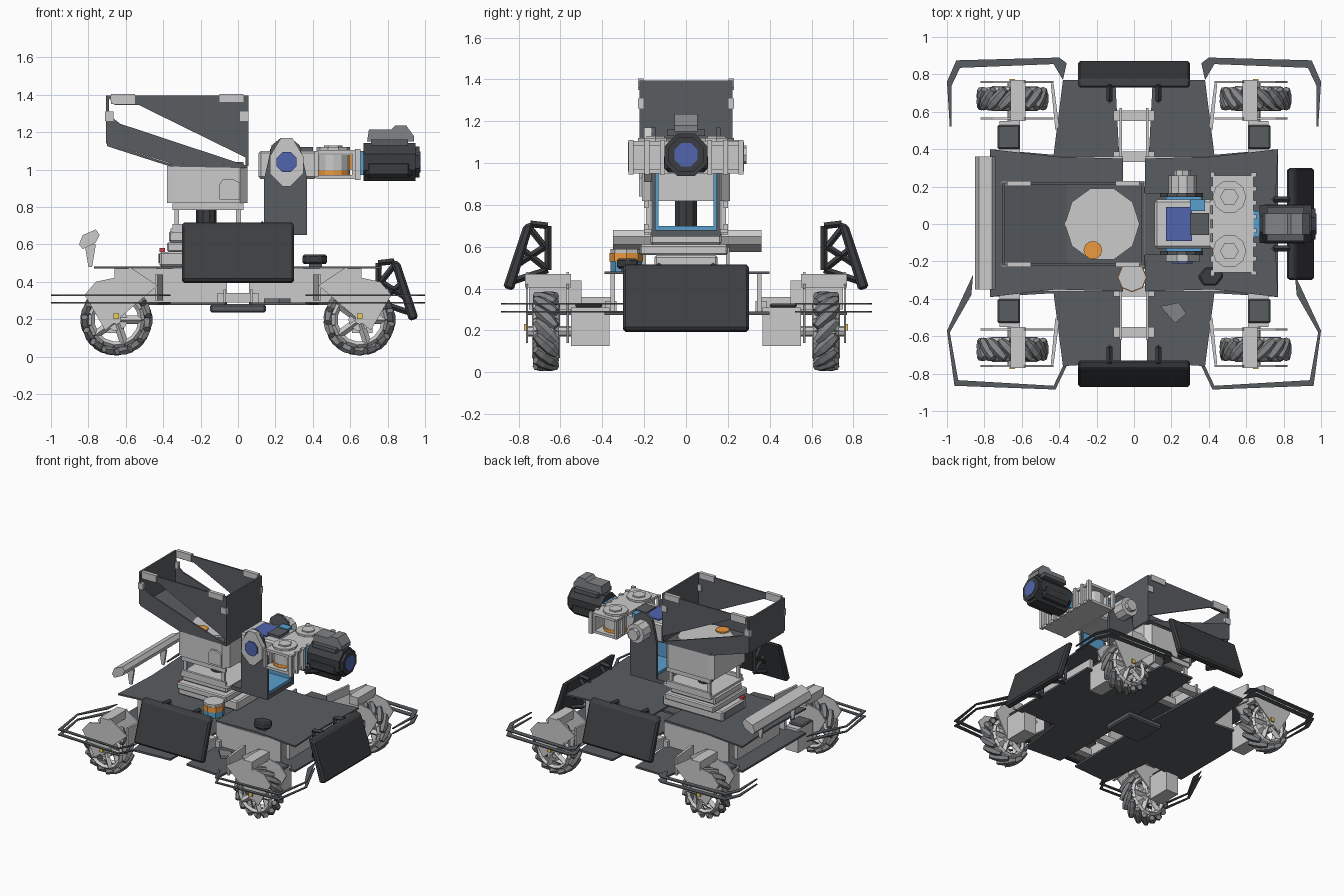
import bpy, bmesh, math
from mathutils import Vector, Matrix

if "Cube" in bpy.data.objects:
    bpy.data.objects.remove(bpy.data.objects["Cube"])


def mat(name, c):
    m = bpy.data.materials.new(name)
    m.diffuse_color = (*c, 1)
    m.use_nodes = True
    m.node_tree.nodes["Principled BSDF"].inputs["Base Color"].default_value = m.diffuse_color
    return m


DARK = mat("dark", (0.10, 0.11, 0.12))
BLACK = mat("black", (0.045, 0.048, 0.052))
MID = mat("mid_grey", (0.22, 0.23, 0.24))
BLUE = mat("blue", (0.10, 0.35, 0.62))
NAVY = mat("navy", (0.08, 0.13, 0.42))
ORANGE = mat("orange", (0.85, 0.32, 0.05))
YELLOW = mat("yellow", (0.85, 0.6, 0.1))
RED = mat("red", (0.7, 0.05, 0.08))


def finish(name, bm, m=None, bevel=0, rot=0):
    bmesh.ops.recalc_face_normals(bm, faces=bm.faces[:])
    if rot:
        bmesh.ops.rotate(bm, verts=bm.verts[:], matrix=Matrix.Rotation(rot, 3, 'Z'))
    me = bpy.data.meshes.new(name)
    bm.to_mesh(me)
    bm.free()
    ob = bpy.data.objects.new(name, me)
    bpy.context.collection.objects.link(ob)
    if m:
        me.materials.append(m)
    if bevel:
        b = ob.modifiers.new("bevel", 'BEVEL')
        b.width, b.segments = bevel, 1
    return ob


def prism(name, pts, axis, lo, hi, m=None, bevel=0, rot=0):
    """Extrude a 2D outline along an axis: X takes (y,z), Y takes (x,z), Z takes (x,y)."""
    put = {'X': lambda a, b, t: (t, a, b), 'Y': lambda a, b, t: (a, t, b), 'Z': lambda a, b, t: (a, b, t)}[axis]
    bm = bmesh.new()
    lows = [bm.verts.new(put(a, b, lo)) for a, b in pts]
    highs = [bm.verts.new(put(a, b, hi)) for a, b in pts]
    bm.faces.new(lows)
    bm.faces.new(highs)
    for i in range(len(pts)):
        j = (i + 1) % len(pts)
        bm.faces.new((lows[i], lows[j], highs[j], highs[i]))
    return finish(name, bm, m, bevel, rot)


def box(name, x0, x1, y0, y1, z0, z1, m=None, bevel=0):
    return prism(name, [(x0, y0), (x1, y0), (x1, y1), (x0, y1)], 'Z', z0, z1, m, bevel)


def disc(name, a, b, r, axis, lo, hi, m=None, n=12, turn=0.0):
    pts = [(a + r * math.cos(turn + i * math.tau / n), b + r * math.sin(turn + i * math.tau / n)) for i in range(n)]
    return prism(name, pts, axis, lo, hi, m)


def add_rod(bm, p, q, r, n=4, r_mid=None):
    """Add a rod between two points, fatter in the middle if r_mid is given."""
    p, q = Vector(p), Vector(q)
    R = (q - p).to_track_quat('Z', 'Y').to_matrix()
    stops = [(0, r), (1, r)] if r_mid is None else [(0, r), (0.3, r_mid), (0.7, r_mid), (1, r)]
    rings = [[bm.verts.new(p.lerp(q, t) + R @ Vector((rr * math.cos(k * math.tau / n), rr * math.sin(k * math.tau / n), 0)))
              for k in range(n)] for t, rr in stops]
    bm.faces.new(rings[0])
    bm.faces.new(rings[-1])
    for A, B in zip(rings, rings[1:]):
        for k in range(n):
            bm.faces.new((A[k], A[(k + 1) % n], B[(k + 1) % n], B[k]))


# Chassis: lower fore-aft plates, upper cross plates, light walls between
for s, side in ((-1, "left"), (1, "right")):
    prism(f"lower_plate_{side}", [(s * .07, -.74), (s * .38, -.76), (s * .43, -.37), (s * .77, -.39), (s * .77, .40),
          (s * .43, .37), (s * .38, .77), (s * .10, .77), (s * .06, 0)], 'Z', .275, .29, DARK)
    prism(f"upper_plate_{side}", [(s * .06, -.36), (s * .42, -.35), (s * .77, -.39), (s * .75, 0), (s * .77, .40),
          (s * .42, .36), (s * .06, .35)], 'Z', .47, .482, DARK)
    prism(f"side_wall_{side}", [(-.26, .29), (.26, .29), (.26, .47), (-.26, .47)], 'X', s * .60, s * .63)
    for t in (-1, 1):
        box(f"chassis_wall_{side}", *sorted((s * .06, s * .62)), *sorted((t * .34, t * .36)), .29, .47)
        box(f"fore_aft_rail_{side}", *sorted((s * .065, s * .078)), *sorted((t * .36, t * .62)), .29, .36)
for y in (-.58, -.36, .36, .58):
    box("cross_bar", -.11, .11, y - .028, y + .028, .29, .34)
box("belly_box", -.15, .15, -.13, .13, .235, .28, DARK, .01)
prism("belly_cover", [(-.3, -.24), (.3, -.24), (.3, .2), (-.3, .2)], 'Z', .455, .47, DARK)

# Wheel corners
for sx in (-1, 1):
    for sy in (-1, 1):
        cx, cy, cz = sx * .65, sy * .67, .197
        # angled rollers
        bm = bmesh.new()
        for k in range(15):
            a = k * math.tau / 15
            c = Vector((cx + .163 * math.cos(a), cy, cz + .163 * math.sin(a)))
            d = Vector((-math.sin(a) * sx * sy, 1, math.cos(a) * sx * sy)).normalized() * .07
            add_rod(bm, c - d, c + d, .019, 6, .03)
        finish("wheel_rollers", bm, MID)
        # spoked hub
        bm = bmesh.new()
        for y in (cy - .045, cy + .045):
            for k in range(15):
                a, b = k * math.tau / 15, (k + 1) * math.tau / 15
                p = Vector((cx + .135 * math.cos(a), y, cz + .135 * math.sin(a)))
                add_rod(bm, p, (cx + .135 * math.cos(b), y, cz + .135 * math.sin(b)), .017)
                if k % 3 == 0:
                    add_rod(bm, (cx, y, cz), p, .022)
        finish("wheel_spokes", bm)
        disc("wheel_hub", cx, cz, .06, 'Y', cy - .055, cy + .055, None, 10)
        disc("axle", cx, cz, .025, 'Y', *sorted((sy * .5, sy * .765)), None, 8)
        # suspension plates, motor box and yellow axle cap
        prof = [(sx * x, z) for x, z in ((.76, .40), (.82, .33), (.71, .14), (.43, .38), (.58, .48), (.62, .43))]
        for y in (.56, .755):
            prism("suspension_plate", prof, 'Y', *sorted((sy * y, sy * (y + .010))))
        box("suspension_bridge", *sorted((sx * .58, sx * .66)), *sorted((sy * .55, sy * .77)), .405, .47)
        box("axle_cap", cx - .015, cx + .015, *sorted((sy * .765, sy * .775)), .20, .23, YELLOW)
        box("motor_box", *sorted((sx * .61, sx * .72)), *sorted((sy * .365, sy * .55)), .125, .31)
        box("motor_cap", *sorted((sx * .61, sx * .73)), *sorted((sy * .40, sy * .53)), .31, .33, DARK, .008)
        prism("suspension_arm", [(sx * .40, sy * .52), (sx * .43, sy * .75), (sx * .445, sy * .75), (sx * .42, sy * .50)],
              'Z', .30, .44)
        # thin corner bumper: two stacked bent strips
        if sy > 0:
            out = [(.36, .86), (.40, .89), (.95, .875), (1.0, .76), (.985, .52)]
            inn = [(.975, .52), (.975, .74), (.93, .835), (.43, .855), (.38, .77)]
        else:
            out = [(.36, .76), (.42, .885), (.96, .865), (1.0, .57), (.86, .27)]
            inn = [(.87, .38), (.985, .58), (.94, .835), (.43, .865), (.38, .76)]
        for z in (.285, .325):
            prism("corner_bumper", [(sx * x, sy * y) for x, y in out + inn], 'Z', z, z + .007, DARK)


# Armour panels: tilted slab on a truss, built toward +x then turned
def armour(label, rot, d, z):
    slab = [(d - .05, z), (d, z + .015), (d - .10, z + .315), (d - .15, z + .33)]
    prism(f"armour_panel_{label}", slab, 'Y', -.3, .3, BLACK, .012, rot)
    bm = bmesh.new()
    for y in (-.13, .13):
        top, low, mid = (d - .215, y, z + .31), (d - .215, y, z + .10), (d - .20, y, z + .21)
        for p, q in ((top, low), (top, (d - .13, y, z + .32)), (low, (d - .03, y, z + .04)),
                     (mid, (d - .12, y, z + .31)), (mid, (d - .06, y, z + .12)), (low, (d - .09, y, z + .2))):
            add_rod(bm, p, q, .016)
    finish(f"armour_truss_{label}", bm, BLACK, 0, rot)


armour("right", 0, .965, .19)
armour("back", math.pi / 2, .875, .39)
armour("front", -math.pi / 2, .875, .39)

# Light bar on the left side with hanging brackets
prism("left_light_bar", [(-.85, .60), (-.83, .65), (-.76, .68), (-.74, .65), (-.76, .61), (-.83, .575)], 'Y', -.35, .36)
for y in (-.2, .2):
    prism("light_bar_bracket", [(-.82, .60), (-.76, .60), (-.78, .48), (-.80, .48)], 'Y', y - .008, y + .008)

# Turret pedestal: stacked boxes, post frame and yaw column
box("pedestal_base", -.42, .10, -.15, .15, .482, .56, None, .01)
box("pedestal_mid", -.38, .05, -.22, .2, .56, .61, None, .008)
box("pedestal_top", -.37, .02, -.17, .17, .61, .67, None, .01)
box("pedestal_panel", -.425, -.38, -.12, .12, .50, .55, MID)
box("pedestal_switch", -.42, -.39, -.14, -.11, .56, .58, RED)
box("turret_deck", -.36, .06, -.20, .20, .665, .685)
box("yoke_deck", .06, .37, -.165, .165, .65, .68, DARK)
disc("yaw_column", -.17, 0, .055, 'Z', .68, .82, BLACK, 10)
for x in (-.34, -.01):
    for y in (-.19, .17):
        box("frame_post", x, x + .025, y, y + .02, .66, .82)
for y in (-.20, .18):
    box("frame_rail", -.35, .03, y, y + .02, .785, .82)
    box("frame_foot_rail", -.35, .03, y, y + .02, .66, .71)
prism("feeder_housing", [(-.38, -.19), (-.34, -.21), (.01, -.21), (.05, -.17), (.05, .17), (.01, .21), (-.34, .21), (-.38, .19)],
      'Z', .82, 1.02)
prism("feeder_latch", [(-.10, .84), (.01, .84), (.01, .93), (-.03, .95), (-.08, .95), (-.10, .92)], 'Y', -.225, -.21)

# Open hopper with slit side walls
for y in (-.222, .21):
    prism("hopper_lower_side", [(-.70, 1.30), (-.70, 1.14), (-.35, 1.03), (.05, 1.02), (-.63, 1.245)], 'Y', y, y + .012, DARK)
    prism("hopper_upper_side", [(-.70, 1.395), (.05, 1.395), (.05, 1.06), (-.53, 1.345), (-.66, 1.345)], 'Y', y, y + .012, DARK)
    for x0, x1, z0, z1 in ((-.68, -.55, 1.35, 1.405), (-.10, .03, 1.36, 1.405), (-.71, -.665, 1.26, 1.31), (.01, .055, 1.26, 1.31)):
        box("hopper_tab", x0, x1, y - .008, y + .02, z0, z1)
box("hopper_left_wall", -.705, -.69, -.222, .222, 1.14, 1.395, DARK)
box("hopper_right_wall", .04, .055, -.222, .222, 1.02, 1.395, DARK)
prism("hopper_floor", [(-.70, 1.14), (-.36, 1.03), (.05, 1.02), (.05, 1.008), (-.36, 1.016), (-.70, 1.125)], 'Y', -.215, .215, DARK)
disc("feeder_disc", -.17, 0, .2, 'Z', 1.02, 1.04, None, 10)
disc("feeder_boss", -.22, -.14, .05, 'Z', 1.035, 1.05, ORANGE, 10)

# Sensor pod and small deck parts
disc("sensor_base", -.01, -.285, .075, 'Z', .482, .53, BLUE, 8)
disc("sensor_body", -.01, -.285, .08, 'Z', .53, .57, ORANGE, 8)
disc("sensor_cap", -.01, -.285, .076, 'Z', .57, .59, None, 8)
prism("deck_puck", [(.34, -.28), (.38, -.23), (.46, -.23), (.48, -.28), (.44, -.33), (.37, -.33)], 'Z', .495, .545, BLACK, .01)
box("puck_stand", .38, .45, -.31, -.25, .482, .50, DARK)
prism("deck_bracket", [(.14, -.44), (.24, -.42), (.28, -.48), (.22, -.53)], 'Z', .29, .31, MID)

# Gimbal yoke with blue liner
arm = [(.14, .67), (.37, .67), (.37, .95), (.33, 1.13), (.28, 1.17), (.23, 1.17), (.18, 1.13), (.14, .95)]
for s in (-1, 1):
    prism("yoke_arm", arm, 'Y', *sorted((s * .145, s * .165)), DARK)
    box("yoke_liner", .17, .36, *sorted((s * .132, s * .145)), .68, .98, BLUE)
box("yoke_base_liner", .17, .36, -.14, .14, .68, .70, BLUE)
prism("pivot_cover", [(.17, 1.07), (.17, .98), (.24, .91), (.28, .91), (.35, .98), (.35, 1.07), (.29, 1.17), (.23, 1.17)],
      'Y', -.20, -.165)
disc("pivot_cap", .26, 1.04, .058, 'Y', -.21, -.20, NAVY, 8, math.pi / 8)
disc("pitch_motor", .26, 1.04, .075, 'Y', .165, .26, None, 10)
disc("pitch_motor_cap", .26, 1.04, .045, 'Y', .26, .29, None, 8)
box("cradle", .11, .42, -.13, .13, .95, 1.10, None, .012)
box("cradle_insert", .17, .31, -.09, .09, 1.09, 1.11, NAVY)
box("cradle_cover", .30, .38, .07, .13, 1.09, 1.12, BLUE)
box("cradle_block", .30, .40, -.06, .06, 1.09, 1.12, DARK)

# Launcher: flywheel frame, flywheel motors, barrel block
for z in (.95, 1.085):
    box("flywheel_plate", .42, .64, -.26, .26, z, z + .02)
for k in range(8):
    y = -.262 + k * .075
    box("frame_fin", .625, .655, y - .012, y + .012, .945, 1.11)
    box("rear_fin", .41, .43, y - .015, y + .015, .96, 1.10)
box("fin_backing", .61, .625, -.26, .26, .97, 1.085)
for y in (-.145, .145):
    disc("flywheel", .51, y, .085, 'Z', .98, 1.08, None, 12)
    disc("flywheel_band", .51, y, .088, 'Z', .97, .995, ORANGE, 12)
    disc("flywheel_motor", .51, y, .09, 'Z', 1.10, 1.12, None, 10)
    disc("flywheel_cap", .51, y, .05, 'Z', 1.12, 1.13, None, 6)
box("ball_channel", .40, .61, -.04, .04, 1.0, 1.08, ORANGE)
box("barrel_collar", .635, .68, -.07, .07, .97, 1.10, BLUE)
disc("barrel_block", 0, 1.04, .11, 'X', .67, .95, BLACK, 8, math.pi / 8)
box("barrel_shell", .68, .93, -.105, .105, .955, 1.05, BLACK, .02)
disc("muzzle_ring", 0, 1.04, .09, 'X', .95, .97, BLACK, 8, math.pi / 8)
disc("muzzle", 0, 1.04, .06, 'X', .965, .975, NAVY, 8, math.pi / 8)
prism("top_module", [(.69, 1.15), (.94, 1.15), (.94, 1.18), (.90, 1.235), (.84, 1.235), (.82, 1.215), (.70, 1.215)],
      'Y', -.055, .055, MID)
box("module_foot", .71, .91, -.09, .09, 1.13, 1.16, DARK)
